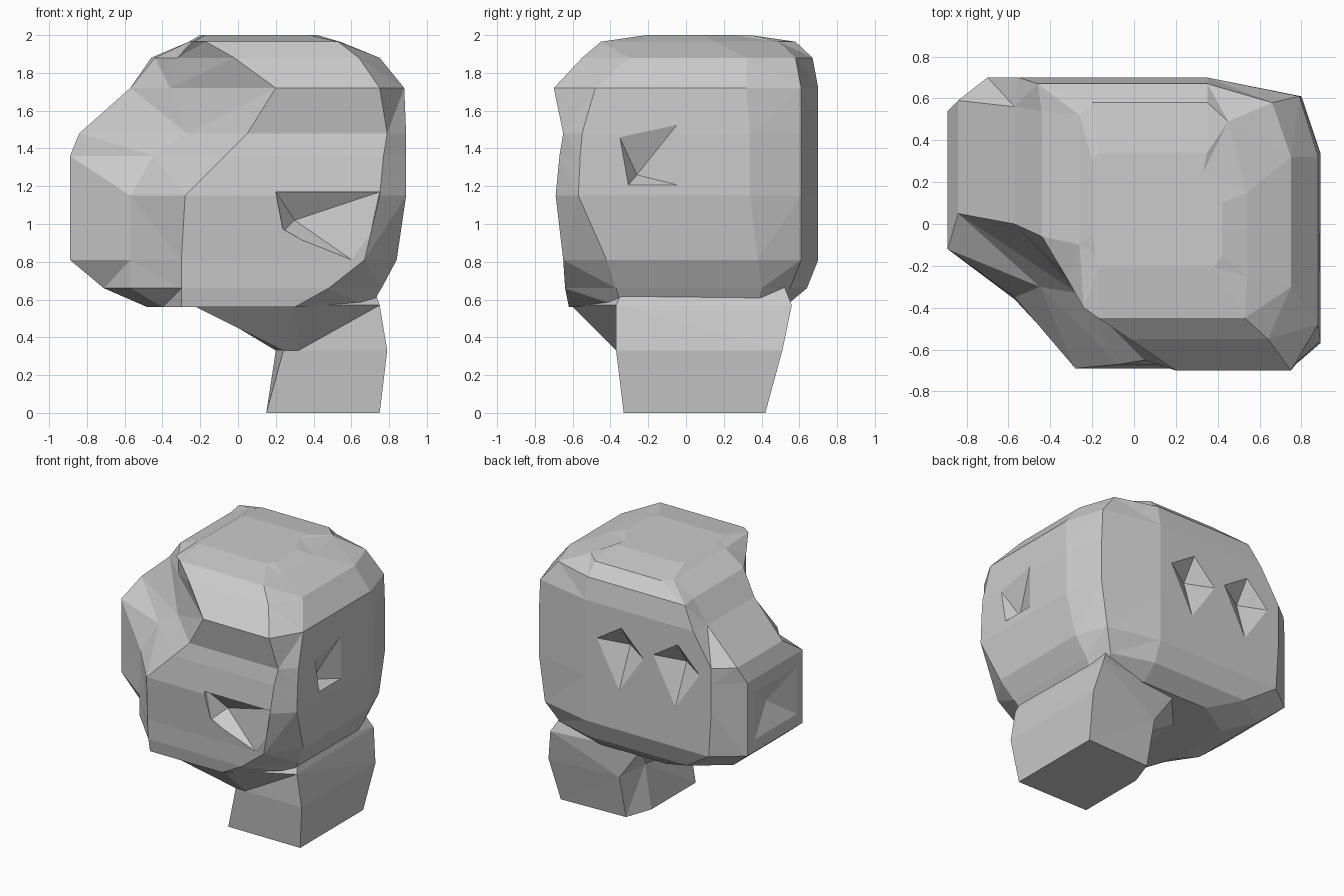
import bpy, bmesh


def make_object(name, bm):
    bmesh.ops.recalc_face_normals(bm, faces=bm.faces)
    mesh = bpy.data.meshes.new(name)
    bm.to_mesh(mesh)
    bm.free()
    ob = bpy.data.objects.new(name, mesh)
    bpy.context.collection.objects.link(ob)
    return ob


def loft(name, rings):
    """Skin a stack of (z, outline) rings with flat facets and closed ends."""
    bm = bmesh.new()
    rows = [[bm.verts.new((x, y, z)) for x, y in pts] for z, pts in rings]
    n = len(rows[0])
    for low, high in zip(rows, rows[1:]):
        for i in range(n):
            j = (i + 1) % n
            bm.faces.new((low[i], low[j], high[j], high[i]))
    bm.faces.new(rows[0][::-1])
    bm.faces.new(rows[-1])
    bmesh.ops.triangulate(bm, faces=bm.faces)
    return make_object(name, bm)


def head_ring(z, left, crease, front, right, back):
    """Each side is (position, start, end); back is (position, start)."""
    return z, [(left[0], left[2]), (left[0], left[1]), crease,
               (front[1], front[0]), (front[2], front[0]),
               (right[0], right[1]), (right[0], right[2]),
               (right[0] - 0.09, back[0] - 0.09),
               (0.35, back[0]), (back[1], back[0])]


def carve(target, name, points):
    """Cut a faceted hollow shaped like the hull of a few points."""
    bm = bmesh.new()
    for p in points:
        bm.verts.new(p)
    bmesh.ops.convex_hull(bm, input=bm.verts)
    cutter = make_object(name, bm)
    cutter.hide_render = True
    cutter.hide_viewport = True
    mod = target.modifiers.new(name, 'BOOLEAN')
    mod.object = cutter
    mod.operation = 'DIFFERENCE'
    mod.solver = 'EXACT'


# Head with a blunt snout pointing to -x
head = loft("head", [
    head_ring(0.56, (-0.48, -0.15, 0.35), (-0.40, -0.40), (-0.62, -0.30, 0.30), (0.70, -0.34, 0.38), (0.52, -0.20)),
    head_ring(0.66, (-0.71, -0.15, 0.45), (-0.57, -0.36), (-0.64, -0.30, 0.48), (0.76, -0.37, 0.40), (0.64, -0.45)),
    head_ring(0.81, (-0.89, -0.12, 0.54), (-0.57, -0.36), (-0.65, -0.30, 0.67), (0.84, -0.42, 0.38), (0.70, -0.68)),
    head_ring(1.15, (-0.89, -0.12, 0.54), (-0.57, -0.35), (-0.69, -0.28, 0.75), (0.89, -0.57, 0.34), (0.70, -0.70)),
    head_ring(1.36, (-0.89, -0.12, 0.54), (-0.45, -0.30), (-0.67, -0.07, 0.77), (0.89, -0.56, 0.34), (0.70, -0.70)),
    head_ring(1.48, (-0.84, 0.05, 0.59), (-0.27, -0.33), (-0.65, 0.05, 0.79), (0.89, -0.55, 0.34), (0.70, -0.70)),
    head_ring(1.72, (-0.57, 0.00, 0.56), (-0.36, -0.20), (-0.70, 0.20, 0.75), (0.88, -0.48, 0.32), (0.70, -0.55)),
    head_ring(1.88, (-0.44, -0.06, 0.54), (-0.32, -0.26), (-0.55, -0.02, 0.64), (0.75, -0.30, 0.32), (0.67, -0.46)),
    head_ring(1.965, (-0.26, -0.10, 0.52), (-0.24, -0.40), (-0.45, -0.17, 0.53), (0.54, -0.25, 0.15), (0.58, -0.20)),
    head_ring(2.00, (-0.20, -0.05, 0.30), (-0.18, -0.15), (-0.21, -0.17, 0.38), (0.42, -0.15, 0.10), (0.34, -0.17)),
])

# Hollow under the front brow
carve(head, "front_hollow", [(0.20, -0.80, 1.17), (0.76, -0.80, 1.17), (0.20, -0.66, 1.17),
                             (0.75, -0.66, 1.17), (0.30, -0.55, 1.02), (0.66, -0.67, 0.77), (0.24, -0.66, 0.96)])
# Small notch on the right side
carve(head, "right_notch", [(0.90, -0.36, 1.48), (0.90, -0.02, 1.56), (0.90, -0.31, 1.20),
                            (0.90, -0.02, 1.20), (0.80, -0.26, 1.26)])
# Shallow hollow in the snout end
carve(head, "snout_hollow", [(-0.90, y, z) for y in (-0.08, 0.48) for z in (0.88, 1.28)] + [(-0.81, 0.20, 1.08)])
# Two shallow dents on the back
for i, x in enumerate((-0.42, 0.05)):
    carve(head, "back_dent_%d" % i, [(x - 0.20, 0.71, 1.40), (x + 0.22, 0.71, 1.46),
                                     (x + 0.02, 0.71, 1.08), (x, 0.71, 1.60), (x, 0.59, 1.42)])

# Neck flaring up into the jaw
loft("neck", [
    (0.0, [(0.15, -0.33), (0.30, -0.33), (0.75, -0.33), (0.75, 0.42), (0.22, 0.40), (0.15, 0.20)]),
    (0.33, [(0.24, -0.37), (0.32, -0.37), (0.79, -0.37), (0.79, 0.51), (0.22, 0.48), (0.20, 0.20)]),
    (0.57, [(-0.24, -0.58), (0.30, -0.61), (0.75, -0.37), (0.74, 0.56), (0.05, 0.48), (-0.20, 0.20)]),
    (0.72, [(-0.10, -0.40), (0.30, -0.50), (0.70, -0.30), (0.66, 0.50), (0.05, 0.45), (-0.10, 0.20)]),
])
